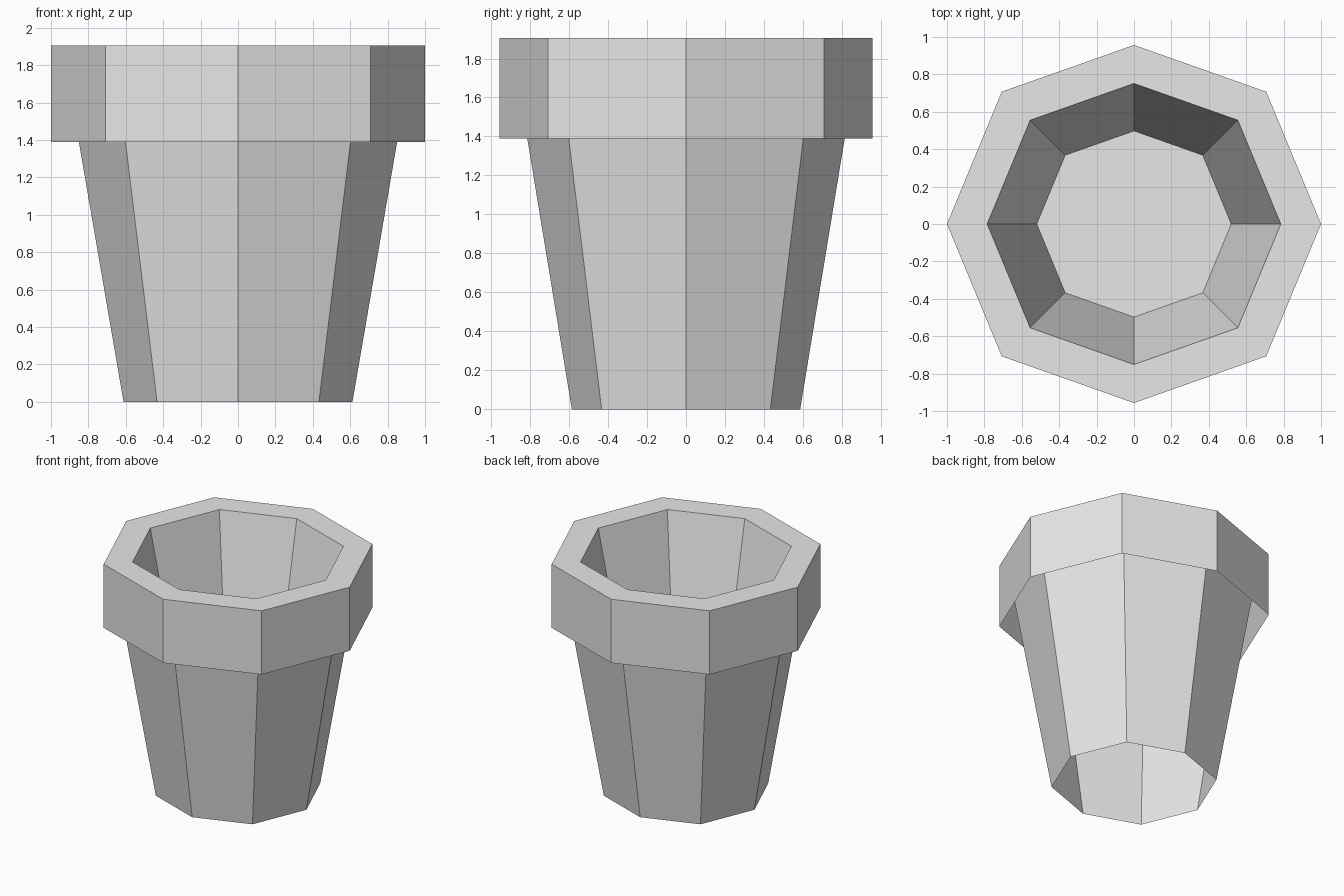
import bpy
import bmesh
from math import cos, sin, pi

SIDES = 8
DEPTH = 0.957  # front and back corners sit slightly inward

cube = bpy.data.objects.get("Cube")
if cube:
    bpy.data.objects.remove(cube, do_unlink=True)

grey = bpy.data.materials.new("light_grey")
grey.use_nodes = True
colour = (0.8, 0.8, 0.8, 1)
grey.diffuse_color = colour
grey.node_tree.nodes["Principled BSDF"].inputs["Base Color"].default_value = colour


def ring(bm, radius, z):
    """One octagonal loop of vertices with corners on the axes."""
    verts = []
    for i in range(SIDES):
        a = 2 * pi * i / SIDES
        squash = DEPTH if i % 4 == 2 else 1
        verts.append(bm.verts.new((radius * cos(a), radius * sin(a) * squash, z)))
    return verts


def lathe(name, profile, cap_end=False):
    """Join octagonal loops along a (radius, z) profile."""
    bm = bmesh.new()
    loops = [ring(bm, r, z) for r, z in profile]
    for low, high in zip(loops, loops[1:]):
        for i in range(SIDES):
            j = (i + 1) % SIDES
            bm.faces.new((low[i], low[j], high[j], high[i]))
    if cap_end:
        bm.faces.new(loops[-1])
    mesh = bpy.data.meshes.new(name)
    bm.to_mesh(mesh)
    bm.free()
    mesh.materials.append(grey)
    obj = bpy.data.objects.new(name, mesh)
    bpy.context.collection.objects.link(obj)
    return obj


# Tapered outer wall, open underneath and running up inside the rim band
lathe("pot_wall", [(0.612, 0), (0.935, 1.88)])

# Rim band, flat lip, sloping inner wall and raised floor
lathe("rim_and_inside", [(1, 1.39), (1, 1.905), (0.785, 1.905), (0.52, 0.63)], cap_end=True)
